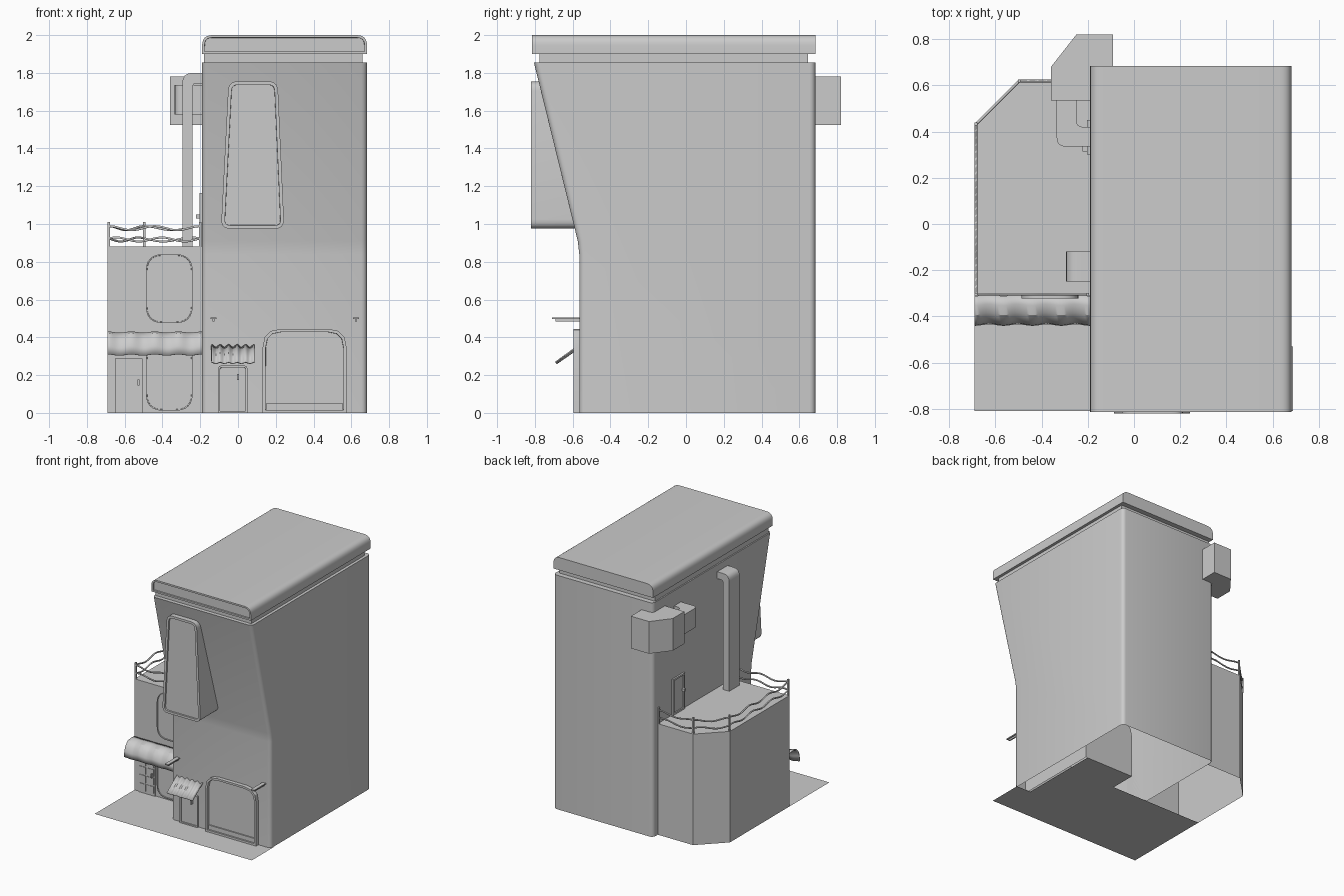
import bpy, bmesh, math
from mathutils import Vector

if "Cube" in bpy.data.objects:
    bpy.data.objects.remove(bpy.data.objects["Cube"])


def activate(ob):
    bpy.ops.object.select_all(action='DESELECT')
    ob.select_set(True)
    bpy.context.view_layer.objects.active = ob


def finish(name, bm, smooth=True, recalc=True):
    if recalc:
        bmesh.ops.recalc_face_normals(bm, faces=bm.faces[:])
    me = bpy.data.meshes.new(name)
    bm.to_mesh(me)
    bm.free()
    ob = bpy.data.objects.new(name, me)
    bpy.context.collection.objects.link(ob)
    if smooth:
        activate(ob)
        bpy.ops.object.shade_smooth_by_angle(angle=math.radians(30))
    return ob


def rounded(pts, radii, n=4):
    """Round the corners of a polygon; radii is one number or one per corner."""
    out = []
    for i, p in enumerate(pts):
        r = radii if isinstance(radii, (int, float)) else radii[i]
        p = Vector(p)
        if r == 0:
            out.append(tuple(p))
            continue
        a = p + (Vector(pts[i - 1]) - p).normalized() * r
        b = p + (Vector(pts[(i + 1) % len(pts)]) - p).normalized() * r
        for k in range(n + 1):
            t = k / n
            out.append(tuple(a * (1 - t) ** 2 + p * 2 * t * (1 - t) + b * t * t))
    return out


def prism_bm(pts, axis, a, b):
    place = {'x': lambda p, d: (d, p[0], p[1]),
             'y': lambda p, d: (p[0], d, p[1]),
             'z': lambda p, d: (p[0], p[1], d)}[axis]
    bm = bmesh.new()
    lo = [bm.verts.new(place(p, a)) for p in pts]
    hi = [bm.verts.new(place(p, b)) for p in pts]
    bm.faces.new(lo)
    bm.faces.new(hi)
    for i in range(len(pts)):
        j = (i + 1) % len(pts)
        bm.faces.new((lo[i], lo[j], hi[j], hi[i]))
    bmesh.ops.recalc_face_normals(bm, faces=bm.faces[:])
    bm.faces.ensure_lookup_table()
    return bm


def open_bottom(bm):
    low = [f for f in bm.faces if all(v.co.z < 1e-4 for v in f.verts)]
    bmesh.ops.delete(bm, geom=low, context='FACES')


def prism(name, pts, axis, a, b):
    return finish(name, prism_bm(pts, axis, a, b))


def rect(a0, a1, b0, b1):
    return [(a0, b0), (a1, b0), (a1, b1), (a0, b1)]


def box(name, x0, x1, y0, y1, z0, z1):
    return prism(name, rect(x0, x1, y0, y1), 'z', z0, z1)


def panel(name, pts, front, back, rim, depth, axis='y', fit=None):
    """Prism whose front face is framed by a rim around a sunken panel."""
    bm = prism_bm(pts, axis, front, back)
    face = bm.faces[0]
    bmesh.ops.inset_region(bm, faces=[face], thickness=rim, use_even_offset=True)
    bmesh.ops.inset_region(bm, faces=[face], thickness=0.001, depth=-depth)
    if fit:
        for v in bm.verts:
            if abs(v.co.y - back) < 1e-5:
                v.co.y = fit(v.co.z)
    return finish(name, bm)


def awning(name, x0, x1, profile, amp, period, thick):
    """Wavy sheet: a (y, z, wave strength) profile swept along x."""
    bm = bmesh.new()
    n = 40
    rows = []
    for y, z, k in profile:
        row = []
        for i in range(n + 1):
            x = x0 + (x1 - x0) * i / n
            w = amp * k * math.cos(2 * math.pi * (x - x0) / period)
            row.append(bm.verts.new((x, y - w * 0.7, z + w * 0.7)))
        rows.append(row)
    for r, s in zip(rows, rows[1:]):
        for i in range(n):
            bm.faces.new((r[i], s[i], s[i + 1], r[i + 1]))
    ob = finish(name, bm, recalc=False)
    ob.modifiers.new('thickness', 'SOLIDIFY').thickness = thick


# Ground plate, reaching under the garage
bm = bmesh.new()
bm.faces.new([bm.verts.new((x, y, 0)) for x, y in (
    (-.69, -.81), (.688, -.81), (.688, -.53), (.56, -.53), (.56, .13), (.13, .13), (.13, -.08), (-.69, -.08))])
finish('ground_plate', bm, smooth=False)

# Main tower with leaning front and rounded upright edges, open below
bm = prism_bm([(-.565, 0), (-.565, .84), (-.573, .91), (-.805, 1.855), (.685, 1.855), (.685, 0)],
              'x', -.19, .683)
edges = [e for e in bm.edges if abs(e.verts[0].co.x - e.verts[1].co.x) < 1e-5
         and abs(e.verts[0].co.z - e.verts[1].co.z) > .01]
bmesh.ops.bevel(bm, geom=edges, offset=.03, segments=4, profile=.5, affect='EDGES')
open_bottom(bm)
finish('tower', bm)

# Roof: recessed band and rounded cap
box('roof_band', -.18, .66, -.775, .645, 1.85, 1.91)
panel('roof_cap', rounded([(-.19, 1.9), (.683, 1.9), (.683, 2), (-.19, 2)], [0, 0, .055, .055], 6),
      -.815, .685, .013, .012)

# Slanted bay window
bay = rounded([(-.09, .975), (.245, .975), (.21, 1.755), (-.05, 1.755)], .05, 5)
panel('bay_window', bay, -.82, -.6, .018, .012, fit=lambda z: -.555 - (z - .88) * .242)

# Garage: inner tunnel, frame and door
arch = rounded([(.13, 0), (.575, 0), (.575, .445), (.13, .445)], [0, 0, .1, .1], 3)
bm = prism_bm(arch, 'y', -.56, .13)
open_bottom(bm)
finish('garage_tunnel', bm)
panel('garage_door', arch, -.595, -.56, .016, .022)
box('garage_door_bar', .148, .557, -.583, -.57, .016, .05)

# Front door, its awning and two bracket beams
panel('front_door', rounded(rect(-.105, .05, 0, .25), [0, 0, .015, .015], 2), -.58, -.56, .01, .008)
box('front_door_handle', -.006, .004, -.59, -.57, .175, .205)
box('front_door_hatch', -.06, .02, -.578, -.57, .225, .236)
awning('front_door_awning', -.14, .087, [(-.56, .36, 1), (-.625, .313, 1), (-.69, .267, .8)], .006, .045, .006)
for i, x in enumerate((-.13, .625)):
    box('bracket_flange_%d' % i, x - .015, x + .015, -.71, -.56, .497, .505)
    box('bracket_web_%d' % i, x - .005, x + .005, -.69, -.56, .484, .498)

# Side building with chamfered back corner, open below
plan = [(-.19, -.31), (-.69, -.31), (-.69, .435), (-.5, .625), (-.19, .625)]
bm = prism_bm(plan, 'z', 0, .88)
open_bottom(bm)
finish('side_building', bm)
for name, z0, z1 in (('upper_window', .475, .84), ('lower_window', .012, .37)):
    panel(name, rounded(rect(-.488, -.24, z0, z1), .09, 6), -.322, -.305, .006, .006)
awning('side_awning', -.69, -.19, [(-.31, .425, .2), (-.35, .428, .6), (-.39, .418, 1), (-.42, .39, 1),
                                   (-.434, .35, 1), (-.438, .307, .6)], .007, .125, .008)

# Side door with raised panels
box('side_door', -.65, -.505, -.318, -.305, 0, .288)
for r in range(4):
    for c in range(2):
        x, z = -.642 + c * .068, .02 + r * .067
        box('side_door_panel_%d_%d' % (r, c), x, x + .058, -.322, -.315, z, z + .055)
box('side_door_handle', -.532, -.522, -.335, -.315, .145, .178)

# Balcony railing: posts and wavy ropes
posts = [(-.2, -.304), (-.684, -.304), (-.684, .433), (-.497, .619), (-.197, .619)]
for i, (x, y) in enumerate(posts):
    box('rail_post_%d' % i, x - .006, x + .006, y - .006, y + .006, .88, 1.01)
cu = bpy.data.curves.new('railing_ropes', 'CURVE')
cu.dimensions = '3D'
cu.bevel_depth = .006
cu.bevel_resolution = 1
for h, phase in ((.978, 0), (.918, 1)):
    for p, q in zip(posts, posts[1:]):
        p, q = Vector(p), Vector(q)
        waves = max(1, round((q - p).length / .25))
        n = waves * 8
        sp = cu.splines.new('POLY')
        sp.points.add(n)
        for i in range(n + 1):
            c = p.lerp(q, i / n)
            dz = .011 * math.cos(2 * math.pi * waves * i / n + phase)
            sp.points[i].co = (c.x, c.y, h + dz, 1)
ropes = bpy.data.objects.new('railing_ropes', cu)
bpy.context.collection.objects.link(ropes)
activate(ropes)
bpy.ops.object.convert(target='MESH')

# Roof terrace door in the tower's side
panel('terrace_door', rect(.30, .45, .88, 1.165), -.203, -.18, .014, .008, axis='x')
box('terrace_door_knob', -.222, -.198, .315, .335, 1.03, 1.05)

# Vertical flue bending into the tower
flue = rounded([(-.295, .87), (-.24, .87), (-.24, 1.745), (-.18, 1.745), (-.18, 1.8), (-.295, 1.8)],
               [0, 0, .02, 0, 0, .055], 4)
prism('flue', flue, 'y', -.25, -.12)

# Corner vent box and its elbow pipe
prism('vent_box', [(-.09, .68), (-.09, .82), (-.25, .82), (-.36, .68), (-.36, .535), (-.185, .535), (-.185, .68)],
      'z', 1.525, 1.78)
elbow = rounded([(-.335, .54), (-.335, .335), (-.185, .335), (-.185, .42), (-.25, .42), (-.25, .54)],
                [0, .04, 0, 0, .03, 0], 4)
prism('vent_elbow', elbow, 'z', 1.58, 1.735)
